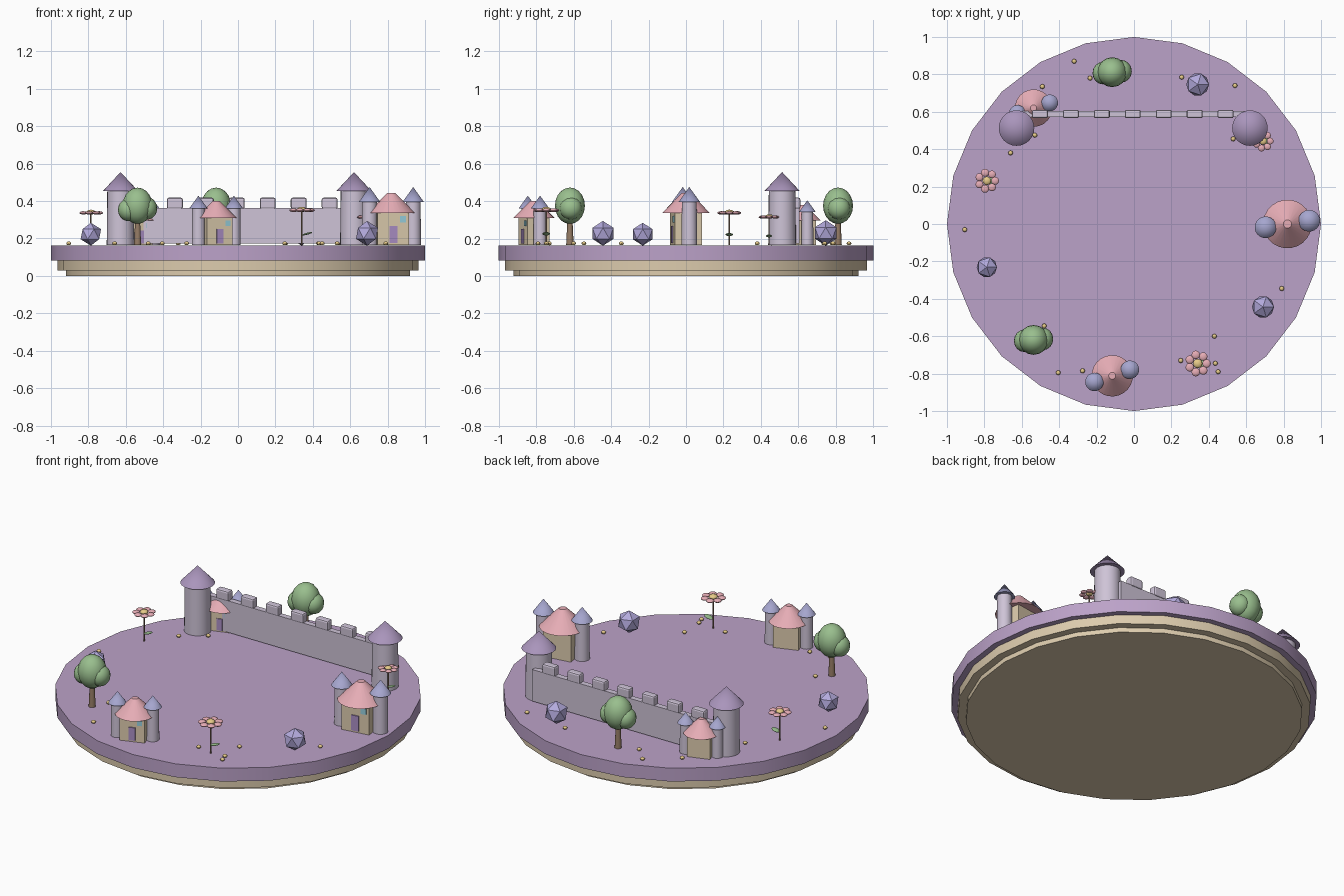
import bpy, math
from mathutils import Matrix, Vector

if "Cube" in bpy.data.objects:
    bpy.data.objects.remove(bpy.data.objects["Cube"])

COLORS = {
    "lilac": (0.50, 0.36, 0.58), "cream": (0.72, 0.60, 0.42), "stone": (0.62, 0.55, 0.68),
    "violet": (0.40, 0.30, 0.50), "pink": (0.80, 0.42, 0.47), "blue": (0.38, 0.38, 0.62),
    "door": (0.40, 0.27, 0.55), "window": (0.30, 0.62, 0.72), "green": (0.32, 0.52, 0.27),
    "bark": (0.30, 0.20, 0.13), "gold": (0.80, 0.60, 0.25), "gem": (0.45, 0.40, 0.72),
}
MATS = {}
for key, c in COLORS.items():
    MATS[key] = bpy.data.materials.new(key)
    MATS[key].diffuse_color = (*c, 1)

TOP = 0.165                      # height of the island's upper face
base = Matrix.Identity(4)        # frame in which the current group is built


def place(x, y, z=TOP, scale=1.0, turn=0.0):
    global base
    base = (Matrix.Translation((x, y, z)) @ Matrix.Rotation(math.radians(turn), 4, 'Z')
            @ Matrix.Scale(scale, 4))


def finish(name, color, loc, size=(1, 1, 1), rot=(0, 0, 0), smooth=True):
    ob = bpy.context.object
    ob.name = name
    ob.data.materials.append(MATS[color])
    r = Matrix.Identity(4)
    for axis, a in zip('XYZ', rot):
        r = Matrix.Rotation(math.radians(a), 4, axis) @ r
    ob.data.transform(Matrix.Translation(loc) @ r @ Matrix.Diagonal((*size, 1)))
    ob.matrix_world = base
    if smooth:
        bpy.ops.object.shade_smooth_by_angle(angle=math.radians(40))
    return ob


def cone(name, color, loc, r1, r2, h, sides=20):
    bpy.ops.mesh.primitive_cone_add(vertices=sides, radius1=r1, radius2=r2, depth=h)
    return finish(name, color, (loc[0], loc[1], loc[2] + h / 2))


def box(name, color, loc, size, bevel=0):
    bpy.ops.mesh.primitive_cube_add(size=1)
    ob = finish(name, color, loc, size, smooth=False)
    if bevel:
        m = ob.modifiers.new("bevel", 'BEVEL')
        m.width, m.segments = bevel, 2


def ball(name, color, loc, size, rot=(0, 0, 0), seg=16):
    bpy.ops.mesh.primitive_uv_sphere_add(segments=seg, ring_count=seg // 2 + 2, radius=1)
    finish(name, color, loc, size, rot)


def house(x, y, scale, turn):
    place(x, y, TOP, scale, turn)
    box("house_body", "cream", (0, 0, 0.088), (0.17, 0.145, 0.176))
    cone("house_roof", "pink", (0, 0, 0.17), 0.13, 0.022, 0.108, 24)
    box("house_door", "door", (0, -0.073, 0.056), (0.044, 0.012, 0.092))
    box("house_window", "window", (0.052, -0.073, 0.137), (0.032, 0.012, 0.034))
    for s in (-1, 1):
        cone("house_turret", "stone", (s * 0.118, 0, 0), 0.042, 0.040, 0.235)
        cone("turret_roof", "blue", (s * 0.118, 0, 0.23), 0.058, 0, 0.08)


def flower(x, y, scale, turn=0):
    place(x, y, TOP, scale, turn)
    cone("flower_stem", "bark", (0, 0, 0), 0.004, 0.004, 0.17, 8)
    ball("flower_leaf", "green", (0.027, 0, 0.056), (0.027, 0.02, 0.005), (0, -15, 0), 10)
    ball("flower_heart", "gold", (0, 0, 0.176), (0.023, 0.023, 0.013), seg=12)
    for i in range(7):
        a = math.tau * i / 7
        ball("flower_petal", "pink", (0.044 * math.cos(a), 0.044 * math.sin(a), 0.172),
             (0.021, 0.021, 0.009), seg=12)


def tree(x, y):
    place(x, y)
    cone("tree_trunk", "bark", (0, 0, 0), 0.02, 0.013, 0.15, 10)
    ball("tree_crown", "green", (0, 0, 0.21), (0.08, 0.08, 0.097))
    ball("tree_crown_left", "green", (-0.05, -0.005, 0.188), (0.055, 0.06, 0.06))
    ball("tree_crown_right", "green", (0.05, 0.005, 0.196), (0.055, 0.06, 0.06))


def crystal(x, y, r):
    place(x, y)
    bpy.ops.mesh.primitive_ico_sphere_add(subdivisions=1, radius=r)
    finish("crystal", "gem", (0, 0, r * 0.95), smooth=False)


# Stepped island
place(0, 0, 0)
cone("island_top", "lilac", (0, 0, 0.083), 1, 1, 0.08, 24)
cone("island_middle", "cream", (0, 0, 0.028), 0.965, 0.965, 0.055, 24)
cone("island_foot", "cream", (0, 0, 0), 0.92, 0.92, 0.03, 24)

# Ring of eleven features
ring = [Vector((0.82 * math.cos(math.tau * i / 11), 0.82 * math.sin(math.tau * i / 11)))
        for i in range(11)]
for i, scale, turn in ((0, 1.0, 8.5), (4, 0.77, 18), (8, 0.85, 19)):
    house(*ring[i], scale, turn)
for i, scale in ((1, 0.87), (5, 1.0), (9, 1.08)):
    flower(*ring[i], scale)
for i, r in ((2, 0.068), (6, 0.061), (10, 0.066)):
    crystal(*ring[i], r)
for i in (3, 7):
    tree(*ring[i])

# Castle wall with merlons and end towers
place(0, 0, 0)
box("castle_wall", "stone", (0, 0.588, 0.268), (1.2, 0.034, 0.19))
for i in range(7):
    box("wall_merlon", "stone", (-0.503 + 0.1655 * i, 0.588, 0.388), (0.085, 0.045, 0.06), 0.01)
for x in (-0.628, 0.62):
    cone("castle_tower", "stone", (x, 0.513, 0.165), 0.074, 0.071, 0.29, 24)
    cone("tower_roof", "violet", (x, 0.513, 0.453), 0.095, 0, 0.102, 24)

# Scattered pebbles
for x, y in ((-.32, .87), (-.235, .78), (-.49, .735), (-.53, .475), (-.66, .38), (-.905, -.03),
             (-.48, -.545), (-.405, -.795), (-.275, -.785), (.25, -.73), (.43, -.6), (.435, -.745),
             (.45, -.79), (.79, -.345), (.53, .455), (.54, .74), (.255, .785)):
    ball("pebble", "gold", (x, y, 0.174), (0.013, 0.013, 0.01), seg=8)

for m in bpy.data.materials:
    if m.users and not m.is_grease_pencil:
        m.use_nodes = True
        m.node_tree.nodes["Principled BSDF"].inputs["Base Color"].default_value = m.diffuse_color
